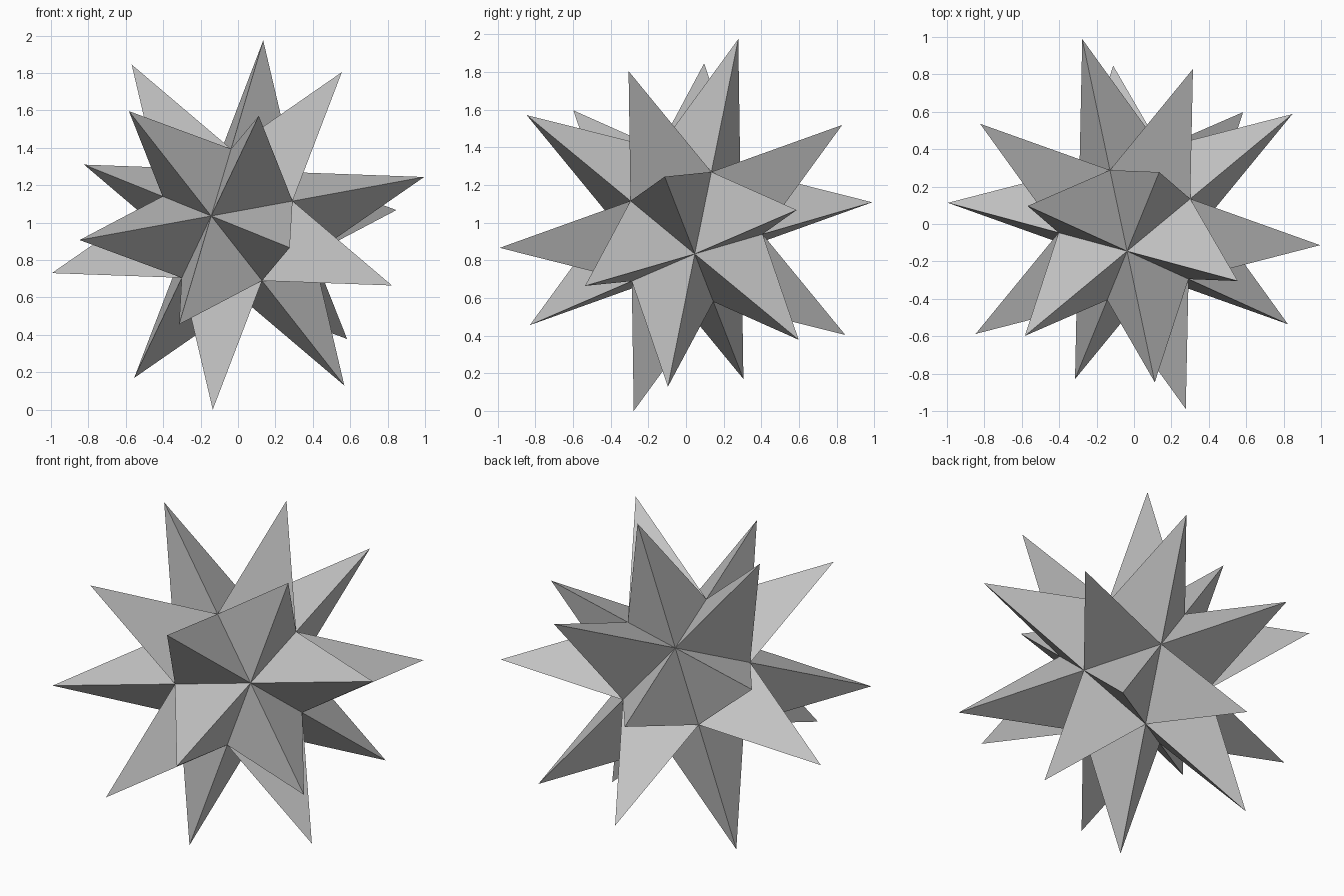
import bpy, bmesh
from mathutils import Matrix, Vector

cube = bpy.data.objects.get("Cube")
if cube:
    bpy.data.objects.remove(cube, do_unlink=True)

PHI = (1 + 5 ** 0.5) / 2
TIP_RADIUS = 1.034
CORE_RADIUS = TIP_RADIUS * 0.4195

# Tilted frame of the star, squared up from two axis directions
e1 = Vector((-0.72, 0.327, 0.611)).normalized()
e3 = e1.cross(Vector((0.344, -0.595, 0.725))).normalized()
e2 = e3.cross(e1)
tilt = Matrix((e1, e2, e3)).transposed()

# Core: icosahedron from the corners of three golden rectangles
bm = bmesh.new()
for axis in range(3):
    for a in (-1, 1):
        for b in (-PHI, PHI):
            p = Vector((0, 0, 0))
            p[(axis + 1) % 3] = a
            p[(axis + 2) % 3] = b
            bm.verts.new(tilt @ p.normalized() * CORE_RADIUS)
bmesh.ops.convex_hull(bm, input=bm.verts[:])

# Spikes: raise a three-sided point on each core face
spikes = bmesh.ops.poke(bm, faces=bm.faces[:])
for v in spikes["verts"]:
    v.co = v.co.normalized() * TIP_RADIUS
bmesh.ops.recalc_face_normals(bm, faces=bm.faces[:])

# Rest the lowest tip on the ground
lowest = min(v.co.z for v in bm.verts)
bmesh.ops.translate(bm, verts=bm.verts[:], vec=(0, 0, -lowest))

mesh = bpy.data.meshes.new("spiked_star")
bm.to_mesh(mesh)
bm.free()
star = bpy.data.objects.new("spiked_star", mesh)
bpy.context.collection.objects.link(star)

# Plain grey finish
grey = bpy.data.materials.new("plain_grey")
grey.use_nodes = True
color = (0.55, 0.55, 0.55, 1)
grey.diffuse_color = color
grey.node_tree.nodes["Principled BSDF"].inputs["Base Color"].default_value = color
mesh.materials.append(grey)
